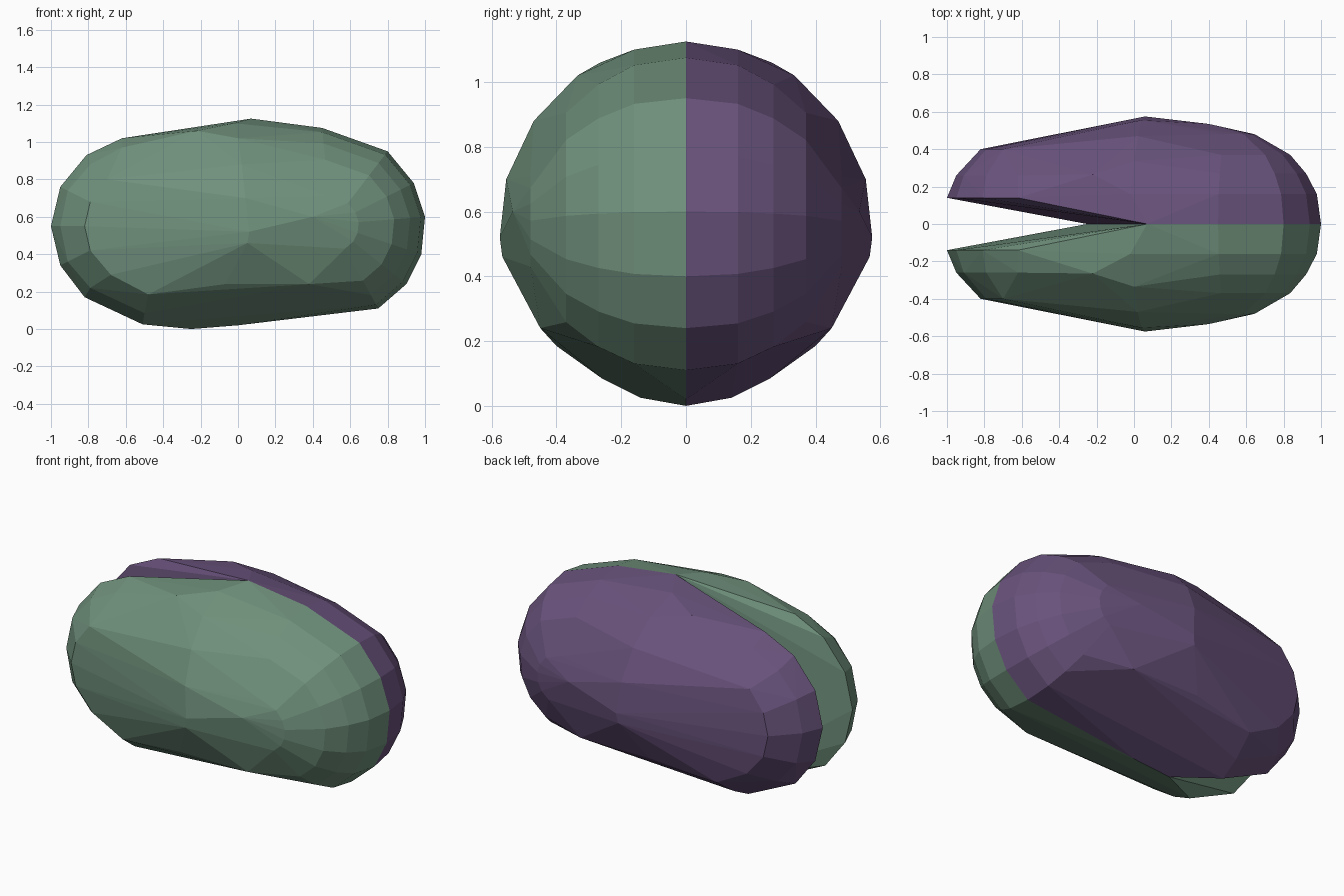
import bpy, bmesh

if "Cube" in bpy.data.objects:
    bpy.data.objects.remove(bpy.data.objects["Cube"])

# Tapered tail cap: (layer y, outline in x/z)
TAIL = [
    (0.14, [(-.62, 1.02), (-.81, .93), (-.95, .76), (-1, .55), (-.95, .34), (-.82, .17), (-.51, .025)]),
    (0.26, [(-.62, .97), (-.79, .88), (-.91, .74), (-.95, .55), (-.91, .36), (-.79, .22), (-.50, .085)]),
    (0.40, [(-.70, .80), (-.79, .68), (-.82, .55), (-.79, .42), (-.68, .29), (-.48, .185)]),
]
# Rounded nose: one outline, shrunk towards its centre for each layer
NOSE = [(.45, 1.075), (.80, .95), (.94, .78), (1, .60), (.98, .40), (.90, .24), (.75, .11)]
NOSE_LAYERS = [(0, 1), (.16, .955), (.27, .84), (.37, .67), (.48, .29)]
NOSE_CX, NOSE_CZ = .5, .56
# Widest belt around the middle
BELT = [(.07, 0, 1.125), (-.02, .16, 1.10), (-.22, .265, 1.06), (0, .335, 1.02), (.02, .47, .88),
        (.04, .555, .70), (.06, .575, .52), (.05, .567, .46), (.38, .45, .24), (-.07, .45, .24),
        (.40, .535, .60), (0, 0, .02), (-.25, 0, 0)]


def material(name, rgb):
    m = bpy.data.materials.new(name)
    m.diffuse_color = (*rgb, 1)
    m.use_nodes = True
    m.node_tree.nodes["Principled BSDF"].inputs["Base Color"].default_value = m.diffuse_color
    return m


def half(name, side, mat):
    pts = [(x, y, z) for y, ring in TAIL for x, z in ring] + list(BELT)
    for y, s in NOSE_LAYERS:
        pts += [(NOSE_CX + (x - NOSE_CX) * s, y, NOSE_CZ + (z - NOSE_CZ) * s) for x, z in NOSE]
    bm = bmesh.new()
    for x, y, z in pts:
        bm.verts.new((x, side * y, z))
    bmesh.ops.convex_hull(bm, input=bm.verts[:])
    loose = [v for v in bm.verts if not v.link_faces]
    bmesh.ops.delete(bm, geom=loose, context='VERTS')
    bmesh.ops.dissolve_limit(bm, angle_limit=0.03, verts=bm.verts[:], edges=bm.edges[:])
    bmesh.ops.recalc_face_normals(bm, faces=bm.faces[:])
    me = bpy.data.meshes.new(name)
    bm.to_mesh(me)
    bm.free()
    me.materials.append(mat)
    ob = bpy.data.objects.new(name, me)
    bpy.context.collection.objects.link(ob)
    return ob


# Two mirrored halves meeting at y = 0 and parting into a notch at the left
half("front_half", -1, material("green", (.16, .28, .20)))
half("back_half", 1, material("purple", (.14, .085, .20)))
